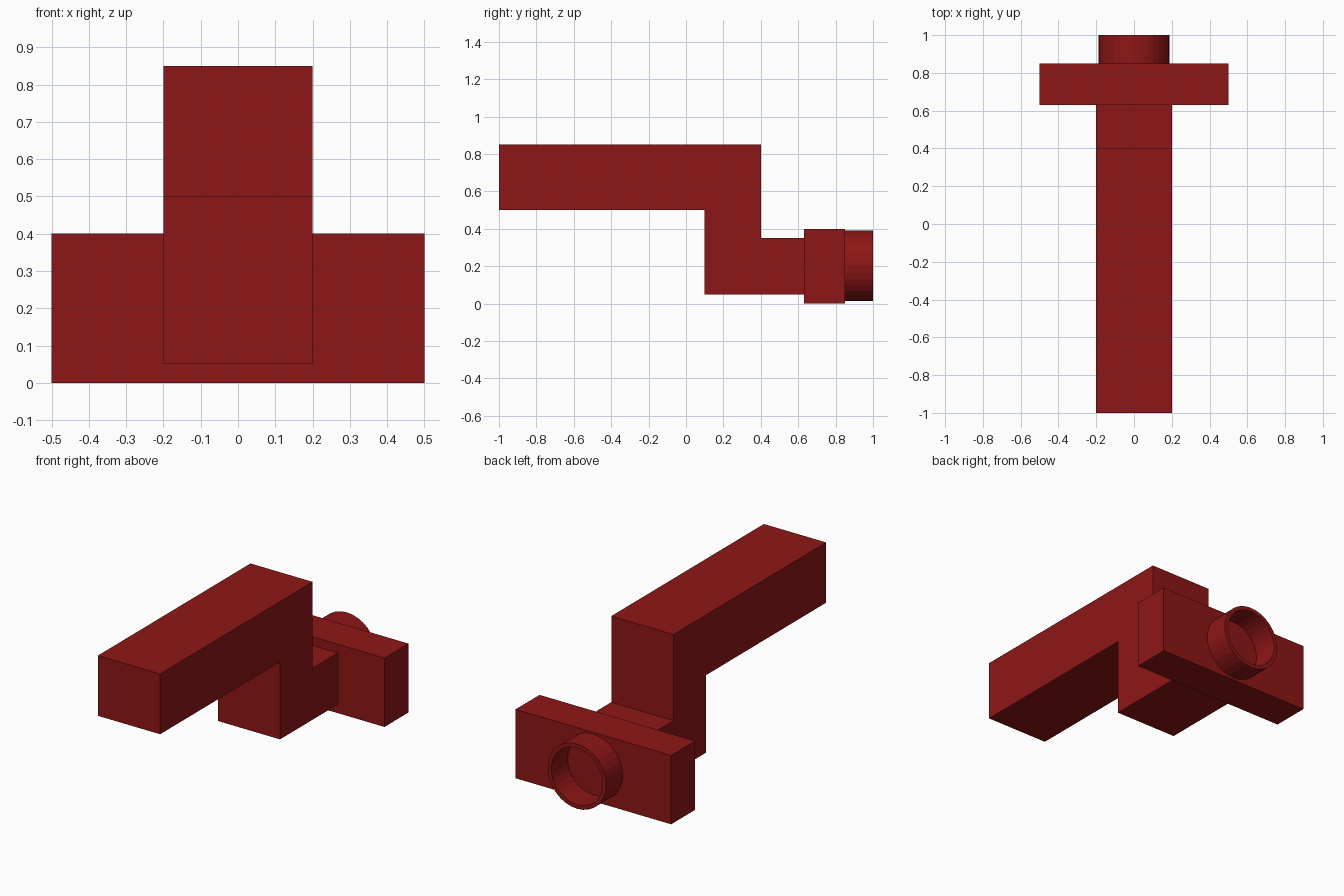
import bpy, bmesh, math

if "Cube" in bpy.data.objects:
    bpy.data.objects.remove(bpy.data.objects["Cube"])

red = bpy.data.materials.new("red")
red.diffuse_color = (0.27, 0.008, 0.008, 1)
red.use_nodes = True
red.node_tree.nodes["Principled BSDF"].inputs["Base Color"].default_value = red.diffuse_color


def finish(name, bm):
    bmesh.ops.recalc_face_normals(bm, faces=bm.faces[:])
    mesh = bpy.data.meshes.new(name)
    bm.to_mesh(mesh)
    bm.free()
    mesh.materials.append(red)
    obj = bpy.data.objects.new(name, mesh)
    bpy.context.collection.objects.link(obj)
    return obj


def extrude_profile(name, profile, half_width):
    """Extrude a side (y, z) profile symmetrically across x."""
    bm = bmesh.new()
    face = bm.faces.new([bm.verts.new((-half_width, y, z)) for y, z in profile])
    new = bmesh.ops.extrude_face_region(bm, geom=[face])["geom"]
    verts = [v for v in new if isinstance(v, bmesh.types.BMVert)]
    bmesh.ops.translate(bm, verts=verts, vec=(2 * half_width, 0, 0))
    return finish(name, bm)


def ring(name, r_out, r_in, y0, y1, z, sides=32):
    """Open collar along y: loops swept round its axis."""
    bm = bmesh.new()
    section = [(r_out, y0), (r_out, y1), (r_in, y1), (r_in, y0)]
    loops = []
    for i in range(sides):
        a = 2 * math.pi * i / sides
        loops.append([bm.verts.new((r * math.cos(a), y, z + r * math.sin(a)))
                      for r, y in section])
    for i in range(sides):
        a, b = loops[i], loops[(i + 1) % sides]
        for j in range(3):
            bm.faces.new((a[j], a[j + 1], b[j + 1], b[j]))
    return finish(name, bm)


# Stepped arm
extrude_profile("stepped_arm", [(-1, 0.85), (-1, 0.5), (0.1, 0.5), (0.1, 0.05),
                                (0.63, 0.05), (0.63, 0.35), (0.4, 0.35), (0.4, 0.85)], 0.2)

# Cross plate
extrude_profile("cross_plate", [(0.63, 0), (0.85, 0), (0.85, 0.4), (0.63, 0.4)], 0.5)

# Hollow collar on the back of the plate
ring("collar", 0.188, 0.165, 0.85, 1.0, 0.202)
